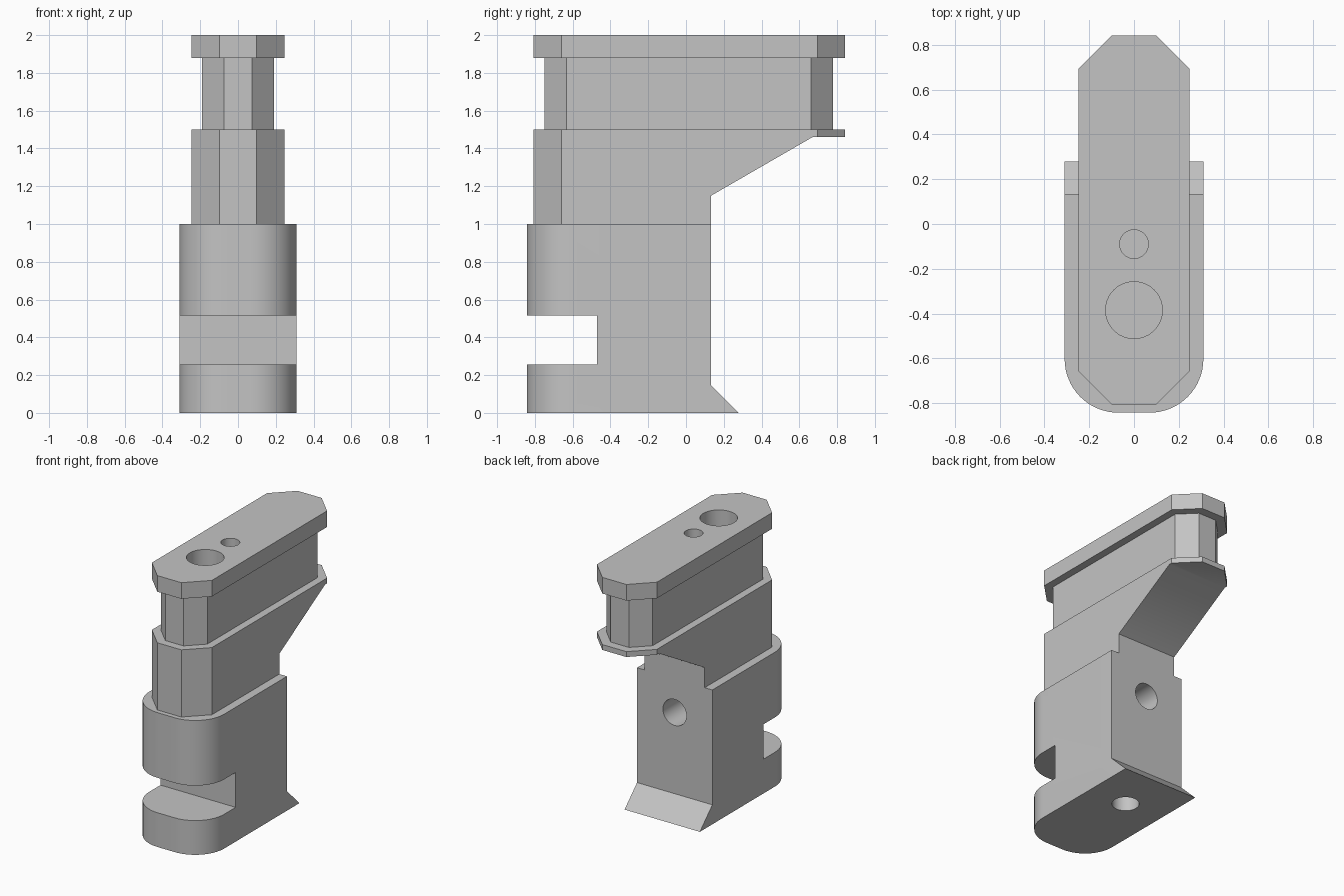
import bpy
import bmesh
from math import cos, sin, pi, radians
from mathutils import Vector

if "Cube" in bpy.data.objects:
    bpy.data.objects.remove(bpy.data.objects["Cube"], do_unlink=True)

grey = bpy.data.materials.new("plain grey")
grey.use_nodes = True
GREY = (0.55, 0.55, 0.55, 1)
grey.diffuse_color = GREY
grey.node_tree.nodes["Principled BSDF"].inputs["Base Color"].default_value = GREY


def prism(name, points, sweep):
    """Extrude a closed loop of 3D points along a vector."""
    bm = bmesh.new()
    face = bm.faces.new([bm.verts.new(p) for p in points])
    moved = bmesh.ops.extrude_face_region(bm, geom=[face])["geom"]
    bmesh.ops.translate(bm, vec=Vector(sweep),
                        verts=[v for v in moved if isinstance(v, bmesh.types.BMVert)])
    bmesh.ops.recalc_face_normals(bm, faces=bm.faces)
    mesh = bpy.data.meshes.new(name)
    bm.to_mesh(mesh)
    bm.free()
    mesh.materials.append(grey)
    obj = bpy.data.objects.new(name, mesh)
    bpy.context.collection.objects.link(obj)
    return obj


def upright(name, outline, z0, z1):
    return prism(name, [(x, y, z0) for x, y in outline], (0, 0, z1 - z0))


def side_slab(profile):
    return prism("side_cutter", [(-1, y, z) for y, z in profile], (2, 0, 0))


def combine(obj, tool, operation):
    """Apply a boolean, then drop the tool."""
    mod = obj.modifiers.new("cut", "BOOLEAN")
    mod.operation, mod.object, mod.solver = operation, tool, "EXACT"
    bpy.ops.object.select_all(action="DESELECT")
    bpy.context.view_layer.objects.active = obj
    obj.select_set(True)
    bpy.ops.object.modifier_apply(modifier=mod.name)
    bpy.data.objects.remove(tool, do_unlink=True)


def drill(obj, radius, start, sweep):
    """Round hole along z or y."""
    ring = [(radius * cos(2 * pi * i / 48), radius * sin(2 * pi * i / 48)) for i in range(48)]
    s = Vector(start)
    pts = [s + (Vector((a, b, 0)) if sweep[2] else Vector((a, 0, b))) for a, b in ring]
    combine(obj, prism("drill", pts, sweep), "DIFFERENCE")


def chamfered(half, y0, y1, c):
    return [(half - c, y0), (half, y0 + c), (half, y1 - c), (half - c, y1),
            (c - half, y1), (-half, y1 - c), (-half, y0 + c), (c - half, y0)]


# Base: rounded front, slot and flared foot
half, front, r = 0.31, -0.843, 0.24
arc = [(half - r + r * sin(a), front + r - r * cos(a))
       for a in (pi / 2 * i / 16 for i in range(17))]
outline = arc + [(half, 0.5), (-half, 0.5)] + [(-x, y) for x, y in reversed(arc)]
base = upright("base", outline, -0.1, 1.1)
combine(base, side_slab([(-1, 0), (0.28, 0), (0.133, 0.145), (0.133, 1), (-1, 1),
                         (-1, 0.515), (-0.47, 0.515), (-0.47, 0.255), (-1, 0.255)]),
        "INTERSECT")
drill(base, 0.093, (0, -0.09, -0.1), (0, 0, 0.5))
drill(base, 0.097, (0, 0.3, 0.75), (0, -0.5, 0))

# Bracket: chamfered block with sloping overhang
bracket = upright("bracket", chamfered(0.247, -0.808, 0.843, 0.148), 0.9, 1.6)
combine(bracket, side_slab([(-1, 1), (0.133, 1), (0.133, 1.15), (0.67, 1.46),
                            (1, 1.46), (1, 1.5), (-1, 1.5)]), "INTERSECT")

# Neck and cap with two vertical holes
neck = upright("neck", chamfered(0.19, -0.748, 0.778, 0.115), 1.5, 1.88)
cap = upright("cap", chamfered(0.247, -0.808, 0.843, 0.148), 1.88, 2)
for part in (neck, cap):
    drill(part, 0.127, (0, -0.385, 1.4), (0, 0, 0.8))
    drill(part, 0.064, (0, -0.09, 1.4), (0, 0, 0.8))

# Smooth the round walls, keep the edges sharp
for part in (base, bracket, neck, cap):
    bpy.ops.object.select_all(action="DESELECT")
    bpy.context.view_layer.objects.active = part
    part.select_set(True)
    bpy.ops.object.shade_smooth_by_angle(angle=radians(30))
